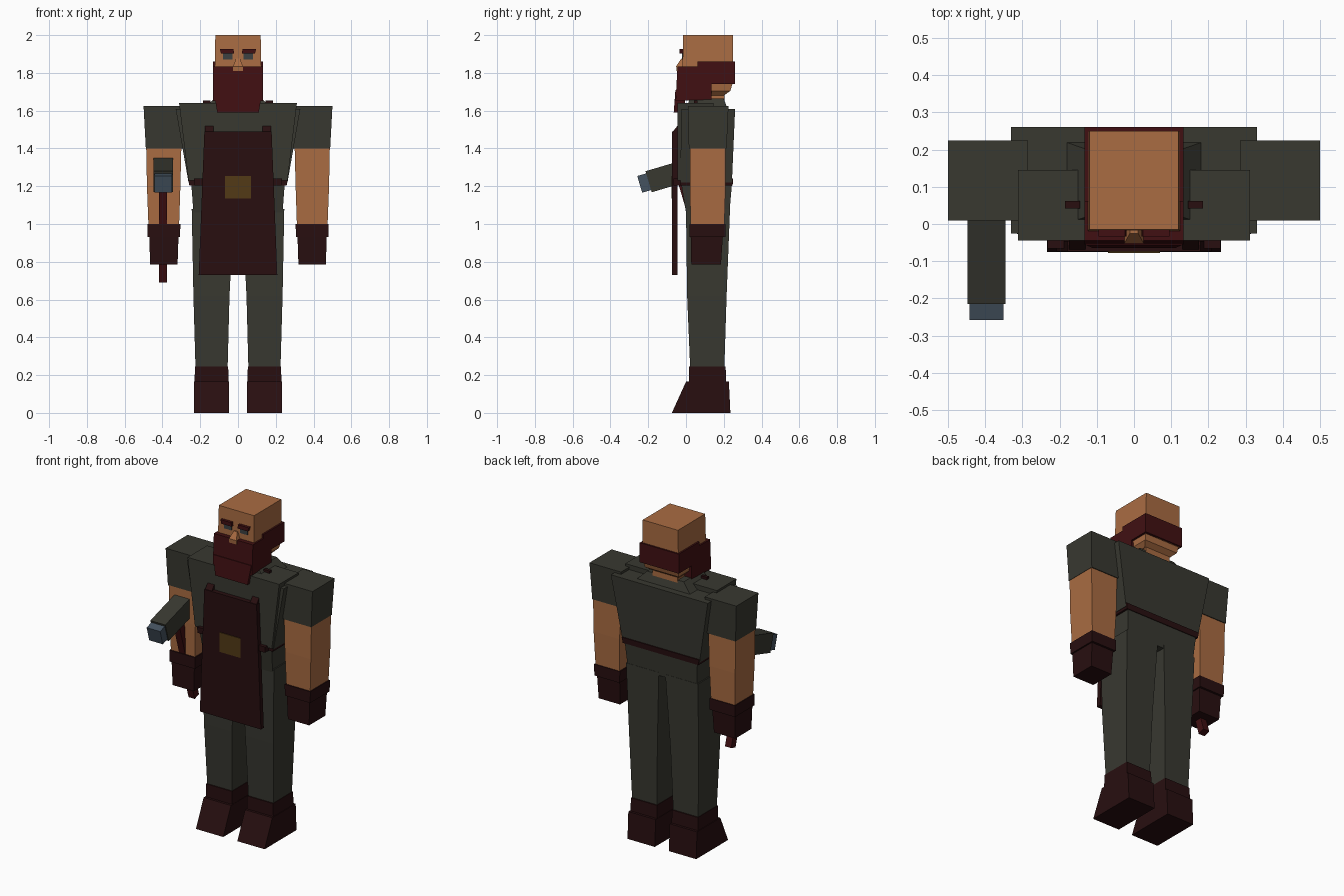
import bpy, bmesh, math
from mathutils import Matrix, Vector

if "Cube" in bpy.data.objects:
    bpy.data.objects.remove(bpy.data.objects["Cube"], do_unlink=True)


def material(name, r, g, b):
    m = bpy.data.materials.new(name)
    m.use_nodes = True
    m.diffuse_color = (r, g, b, 1)
    m.node_tree.nodes["Principled BSDF"].inputs["Base Color"].default_value = (r, g, b, 1)
    return m


SKIN = material("skin", .40, .15, .055)
CLOTH = material("grey green cloth", .040, .040, .030)
LEATHER = material("dark leather", .021, .0045, .005)
HAIR = material("dark red", .052, .005, .006)
BRASS = material("dull brass", .085, .042, .008)
STEEL = material("blue steel", .060, .085, .115)
EYE = material("eye grey", .045, .052, .055)


def finish(bm, name, mat, matrix=None):
    bmesh.ops.recalc_face_normals(bm, faces=bm.faces)
    mesh = bpy.data.meshes.new(name)
    bm.to_mesh(mesh)
    bm.free()
    mesh.materials.append(mat)
    ob = bpy.data.objects.new(name, mesh)
    if matrix:
        ob.matrix_world = matrix
    bpy.context.collection.objects.link(ob)
    return ob


def loft(name, mat, *sections, side=1, matrix=None):
    """Stack of rectangles, each given as z, x0, x1, y0, y1."""
    bm = bmesh.new()
    rings = []
    for z, x0, x1, y0, y1 in sections:
        corners = ((x0, y0), (x1, y0), (x1, y1), (x0, y1))
        rings.append([bm.verts.new((x * side, y, z)) for x, y in corners])
    for a, b in zip(rings, rings[1:]):
        for i in range(4):
            j = (i + 1) % 4
            bm.faces.new((a[i], a[j], b[j], b[i]))
    bm.faces.new(rings[0])
    bm.faces.new(rings[-1])
    return finish(bm, name, mat, matrix)


def centred(name, mat, *sections):
    """Loft symmetric about x = 0, each section given as z, half width, y0, y1."""
    return loft(name, mat, *[(z, -w, w, a, b) for z, w, a, b in sections])


def prism(name, mat, outline, x0, x1, side=1):
    """Side outline of (y, z) points extruded along x."""
    bm = bmesh.new()
    face = bm.faces.new([bm.verts.new((x0 * side, y, z)) for y, z in outline])
    new = bmesh.ops.extrude_face_region(bm, geom=[face])["geom"]
    moved = [v for v in new if isinstance(v, bmesh.types.BMVert)]
    bmesh.ops.translate(bm, verts=moved, vec=Vector(((x1 - x0) * side, 0, 0)))
    return finish(bm, name, mat)


# Head and face
centred("head", SKIN, (1.74, .125, -.02, .25), (2, .12, -.015, .25))
centred("jaw", SKIN, (1.68, .09, .02, .20), (1.705, .115, 0, .235), (1.74, .12, -.015, .245))
centred("neck", SKIN, (1.6, .085, .04, .205), (1.7, .085, .04, .205))
centred("nose", SKIN, (1.81, .026, -.05, 0), (1.835, .026, -.052, 0), (1.875, .011, -.025, 0))
prism("beard_and_hair", HAIR,
      [(-.045, 1.835), (.06, 1.835), (.06, 1.86), (.26, 1.86), (.26, 1.74),
       (.135, 1.74), (.135, 1.66), (-.055, 1.65)], -.133, .133)
centred("chin_beard", HAIR, (1.59, .11, -.065, -.01), (1.71, .13, -.056, 0))

# Torso
centred("torso", CLOTH, (1.22, .262, -.03, .243), (1.61, .33, -.025, .26))
centred("vest", CLOTH, (1.23, .262, -.045, .145), (1.64, .312, -.045, .145))
centred("collar", CLOTH, (1.6, .19, .0, .222), (1.665, .125, .02, .20))
centred("belt_back", LEATHER, (1.205, .258, -.03, .247), (1.24, .263, -.03, .25))
centred("belt_front", LEATHER, (1.205, .23, -.066, 0), (1.24, .232, -.066, 0))
centred("hips", CLOTH, (1.06, .236, 0, .23), (1.21, .247, -.025, .243))

# Apron
centred("apron", LEATHER, (.73, .208, -.074, -.046), (1.49, .178, -.074, -.046))
centred("apron_plate", BRASS, (1.135, .07, -.078, -.07), (1.255, .07, -.078, -.07))

for side, label in ((1, "left"), (-1, "right")):
    # Apron straps
    prism(label + "_strap", LEATHER, [(-.073, 1.485), (-.045, 1.52), (-.03, 1.52), (-.03, 1.485)],
          .13, .175, side)
    loft(label + "_strap_buckle", LEATHER, (1.63, .145, .185, .042, .062),
         (1.655, .145, .185, .042, .062), side=side)

    # Eyes and brows
    loft(label + "_eye", EYE, (1.872, .03, .08, -.022, -.01), (1.902, .03, .08, -.022, -.01), side=side)
    loft(label + "_brow", HAIR, (1.902, .02, .09, -.034, -.01), (1.926, .024, .096, -.034, -.01), side=side)

    # Arms
    loft(label + "_sleeve", CLOTH, (1.4, .295, .488, .015, .215), (1.625, .285, .5, .01, .225), side=side)
    loft(label + "_arm", SKIN, (.99, .312, .474, .025, .203), (1.2, .305, .482, .02, .21),
         (1.405, .3, .486, .02, .21), side=side)
    loft(label + "_glove_cuff", LEATHER, (.93, .307, .479, .018, .208), (1, .305, .48, .018, .208), side=side)
    loft(label + "_glove", LEATHER, (.785, .32, .465, .028, .185), (.935, .315, .47, .025, .195), side=side)

    # Legs and boots
    loft(label + "_leg", CLOTH, (.24, .055, .225, .022, .203), (.62, .045, .236, .006, .215),
         (1.08, .022, .245, 0, .233), side=side)
    loft(label + "_boot_cuff", LEATHER, (.16, .05, .23, .015, .212), (.245, .052, .228, .015, .21), side=side)
    prism(label + "_boot", LEATHER, [(-.075, 0), (0, .165), (.227, .165), (.235, 0)], .048, .234, side)

# Hammer, tilted forward in the right hand
tilt = Matrix.Translation((-.396, -.035, 1.272)) @ Matrix.Rotation(math.radians(16.5), 4, "X")


def hammer_box(name, mat, w, y0, y1, z0, z1):
    loft(name, mat, (z0, -w, w, y0, y1), (z1, -w, w, y0, y1), matrix=tilt)


hammer_box("hammer_handle", HAIR, .021, -.022, .022, -.6, 0)
hammer_box("hammer_head", CLOTH, .051, -.17, .17, -.058, .058)
hammer_box("hammer_face", STEEL, .046, -.219, -.165, -.046, .046)
